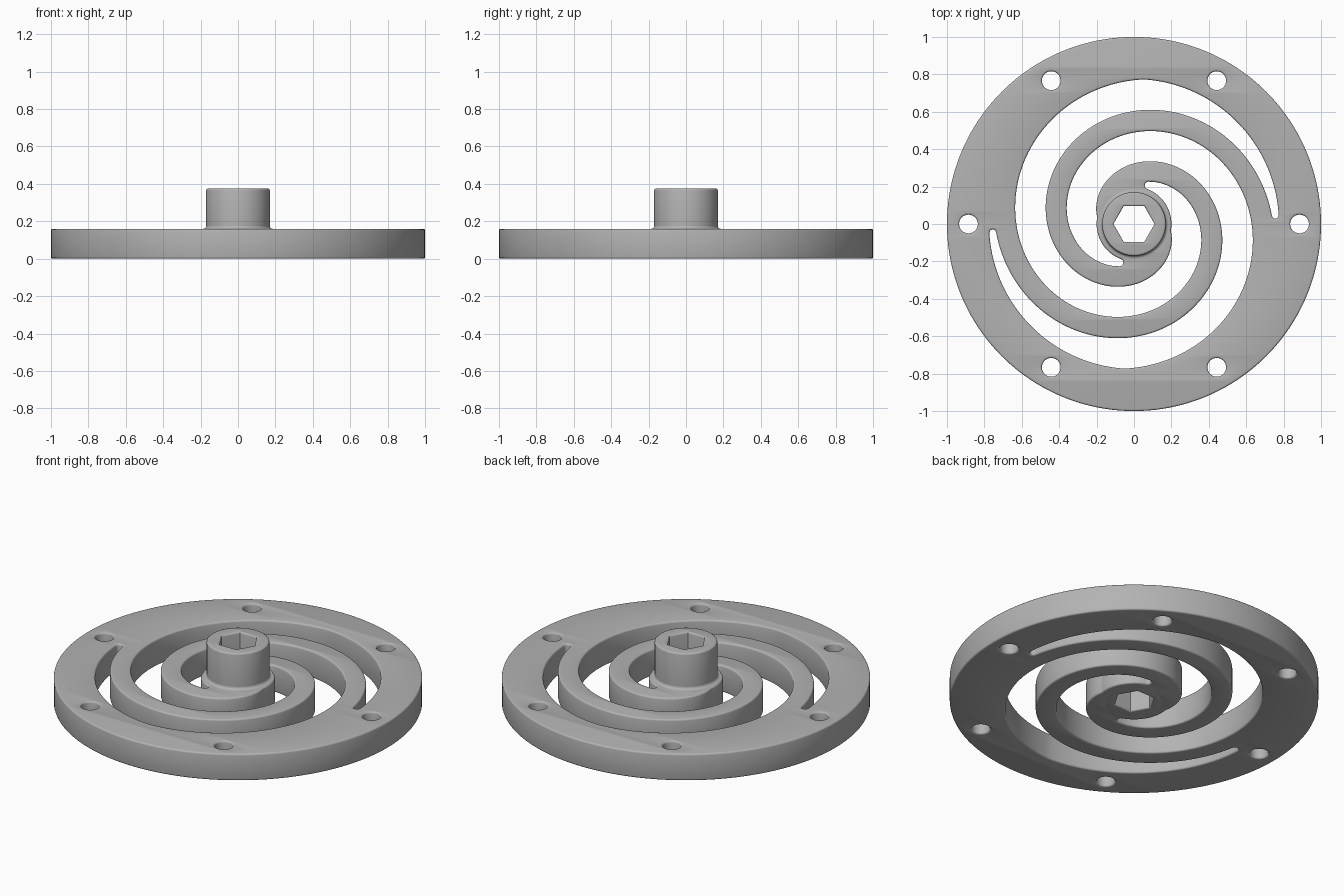
import bpy, bmesh
from math import sin, cos, pi, tau, radians

cube = bpy.data.objects.get("Cube")
if cube:
    bpy.data.objects.remove(cube, do_unlink=True)

PLATE_H, HUB_H, HUB_R, EDGE = 0.16, 0.375, 0.17, 0.01

metal = bpy.data.materials.new("grey metal")
metal.use_nodes = True
GREY = (0.45, 0.45, 0.45, 1)
metal.diffuse_color = GREY
metal.node_tree.nodes["Principled BSDF"].inputs["Base Color"].default_value = GREY


def polar(r, a, cx=0.0, cy=0.0):
    return (cx + r * cos(a), cy + r * sin(a))


def ring(r, n, cx=0.0, cy=0.0):
    return [polar(r, tau * i / n, cx, cy) for i in range(n)]


def finish(obj):
    """Smooth the rounded surfaces and keep the edges crisp."""
    bpy.ops.object.select_all(action='DESELECT')
    obj.select_set(True)
    bpy.context.view_layer.objects.active = obj
    bpy.ops.object.shade_smooth_by_angle(angle=radians(35))


def extruded(name, loops, height):
    """Solid from an outline with holes, standing on z = 0, edges rounded."""
    curve = bpy.data.curves.new(name, 'CURVE')
    curve.dimensions, curve.fill_mode = '2D', 'BOTH'
    curve.extrude = height / 2 - EDGE
    curve.bevel_depth, curve.bevel_resolution, curve.offset = EDGE, 2, -EDGE
    for loop in loops:
        spline = curve.splines.new('POLY')
        spline.points.add(len(loop) - 1)
        for p, (x, y) in zip(spline.points, loop):
            p.co = (x, y, 0, 1)
        spline.use_cyclic_u = True
    source = bpy.data.objects.new(name + " outline", curve)
    bpy.context.collection.objects.link(source)
    bpy.context.view_layer.update()
    deps = bpy.context.evaluated_depsgraph_get()
    mesh = bpy.data.meshes.new_from_object(source.evaluated_get(deps))
    bpy.data.objects.remove(source, do_unlink=True)
    bm = bmesh.new()
    bm.from_mesh(mesh)
    bmesh.ops.translate(bm, verts=bm.verts, vec=(0, 0, height / 2))
    bmesh.ops.remove_doubles(bm, verts=bm.verts, dist=0.0002)
    bmesh.ops.recalc_face_normals(bm, faces=bm.faces)
    bm.to_mesh(mesh)
    bm.free()
    mesh.materials.clear()
    mesh.materials.append(metal)
    obj = bpy.data.objects.new(name, mesh)
    bpy.context.collection.objects.link(obj)
    finish(obj)


def spiral_slot(turn):
    """Spiral opening; t counts quarter turns from the outer tip inwards."""
    t0, t1, n = 0.04, 4.77, 200
    ts = [t0 + (t1 - t0) * i / n for i in range(n + 1)]
    outer = [(min(0.775, 0.909 - 0.14 * t), t) for t in ts]
    inner = [(max(0.2, 0.744 - 0.14 * t), t) for t in ts]

    def cap(r_from, r_to, t, way):
        mid, half = (r_from + r_to) / 2, (r_from - r_to) / 2
        pts = []
        for i in range(1, 8):
            a = pi * i / 8
            r = mid + half * cos(a)
            pts.append((r, t + way * abs(half) * sin(a) / r / (pi / 2)))
        return pts

    loop = outer + cap(outer[-1][0], inner[-1][0], t1, 1)
    loop += inner[::-1] + cap(inner[0][0], outer[0][0], t0, -1)
    return [polar(r, t * pi / 2 + turn) for r, t in loop]


# Spring plate: rim, bolt holes and two spiral arms
bolt_holes = [ring(0.05, 32, *polar(0.885, i * tau / 6)) for i in range(6)]
slots = [spiral_slot(turn) for turn in (0, pi)]
extruded("spiral_plate", [ring(1, 160), ring(0.14, 64)] + bolt_holes + slots, PLATE_H)

# Hub with a hexagonal bore through its full height
extruded("hex_hub", [ring(HUB_R, 96), ring(0.11, 6)], HUB_H)

# Small fillet where the hub meets the plate
bm = bmesh.new()
F, N = 0.016, 96
rows = []
for k in range(6):
    a = pi / 2 * k / 5
    r, z = HUB_R + F * (1 - sin(a)), PLATE_H + F * (1 - cos(a))
    rows.append([bm.verts.new((x, y, z)) for x, y in ring(r, N)])
for low, high in zip(rows, rows[1:]):
    for i in range(N):
        j = (i + 1) % N
        bm.faces.new((low[i], low[j], high[j], high[i]))
mesh = bpy.data.meshes.new("hub_fillet")
bm.to_mesh(mesh)
bm.free()
mesh.materials.append(metal)
fillet = bpy.data.objects.new("hub_fillet", mesh)
bpy.context.collection.objects.link(fillet)
finish(fillet)
